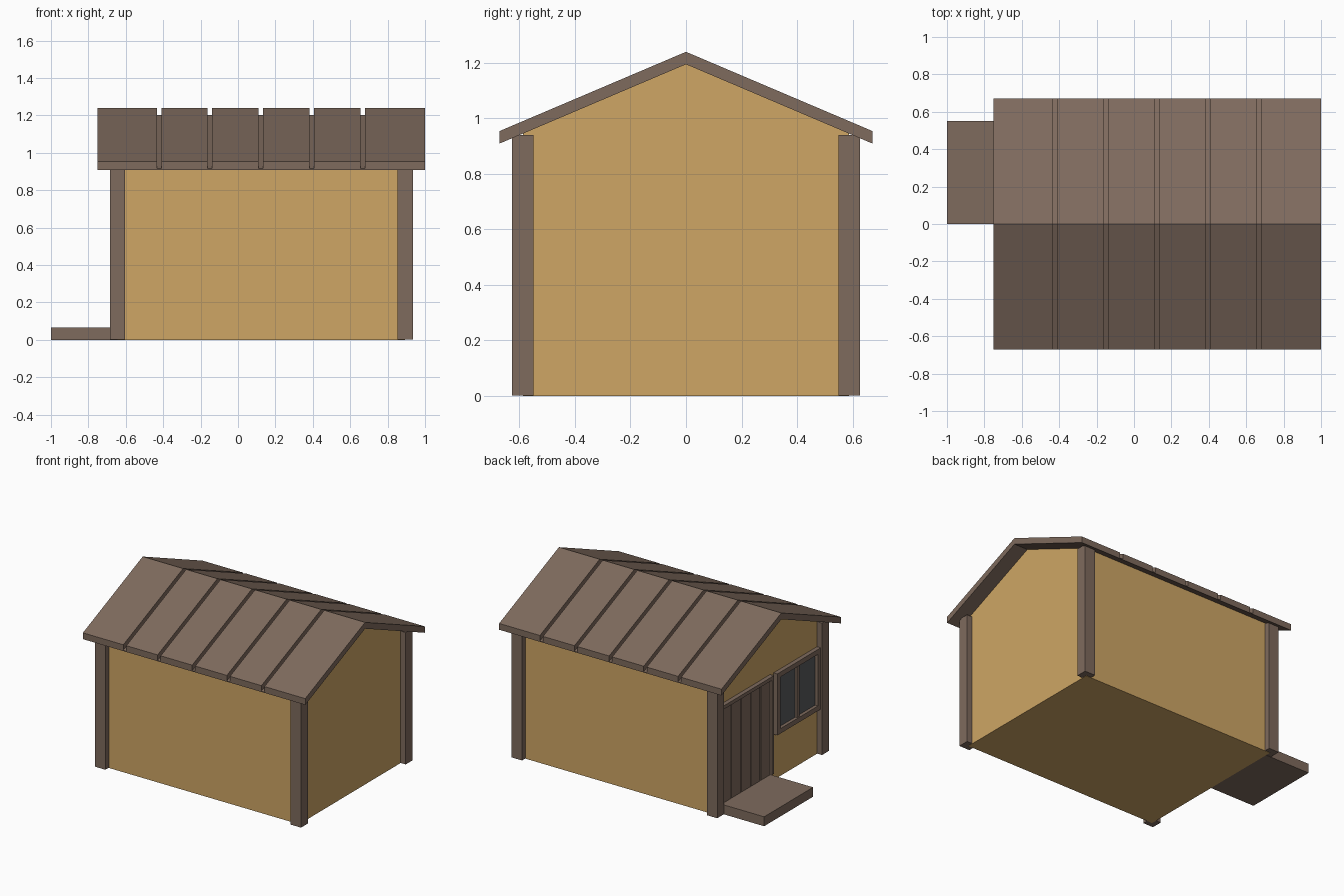
import bpy
import bmesh

cube = bpy.data.objects.get("Cube")
if cube:
    bpy.data.objects.remove(cube, do_unlink=True)


def material(name, rgb):
    m = bpy.data.materials.new(name)
    m.use_nodes = True
    m.diffuse_color = (*rgb, 1)
    m.node_tree.nodes["Principled BSDF"].inputs["Base Color"].default_value = (*rgb, 1)
    return m


TAN = material("tan plaster", (0.62, 0.38, 0.13))
BROWN = material("brown wood", (0.21, 0.145, 0.11))
GLASS = material("dark glass", (0.098, 0.102, 0.11))


def extrude_x(name, profile, x0, x1, mat):
    """Extrude a closed (y, z) profile from x0 to x1."""
    bm = bmesh.new()
    face = bm.faces.new([bm.verts.new((x0, y, z)) for y, z in profile])
    ext = bmesh.ops.extrude_face_region(bm, geom=[face])
    verts = [g for g in ext["geom"] if isinstance(g, bmesh.types.BMVert)]
    bmesh.ops.translate(bm, verts=verts, vec=(x1 - x0, 0, 0))
    bmesh.ops.recalc_face_normals(bm, faces=bm.faces)
    mesh = bpy.data.meshes.new(name)
    bm.to_mesh(mesh)
    bm.free()
    mesh.materials.append(mat)
    obj = bpy.data.objects.new(name, mesh)
    bpy.context.collection.objects.link(obj)
    return obj


def box(name, x, y, z, mat):
    profile = [(y[0], z[0]), (y[1], z[0]), (y[1], z[1]), (y[0], z[1])]
    return extrude_x(name, profile, x[0], x[1], mat)


SLOPE = 0.425
RIDGE = 1.195      # underside of the roof at the ridge
EAVE = 0.672
WALL_X, WALL_Y = (-0.645, 0.893), 0.588


def gable_band(low, high):
    """Inverted V roof section between two heights above the underside."""
    drop = SLOPE * EAVE
    return [(-EAVE, RIDGE - drop + low), (0, RIDGE + low), (EAVE, RIDGE - drop + low),
            (EAVE, RIDGE - drop + high), (0, RIDGE + high), (-EAVE, RIDGE - drop + high)]


# Walls with gabled ends
side_top = RIDGE - SLOPE * WALL_Y
extrude_x("walls", [(-WALL_Y, 0), (WALL_Y, 0), (WALL_Y, side_top),
                    (0, RIDGE), (-WALL_Y, side_top)], *WALL_X, TAN)

# Corner posts
for end, xs in (("left", (0.852, 0.935)), ("right", (-0.685, -0.605))):
    for side, ys in (("front", (-0.627, -0.55)), ("back", (0.55, 0.627))):
        box(f"{side}_{end}_post", xs, ys, (0.002, 0.94), BROWN)

# Roof: thin continuous deck with six separate panels on it
extrude_x("roof_deck", gable_band(0, 0.006), -0.75, 1.0, BROWN)
gaps = [-0.42, -0.15, 0.122, 0.395, 0.667]
starts = [-0.75] + [g + 0.012 for g in gaps]
ends = [g - 0.012 for g in gaps] + [1.0]
for i, (a, b) in enumerate(zip(starts, ends)):
    extrude_x(f"roof_panel_{i + 1}", gable_band(0.006, 0.045), a, b, BROWN)

# Door step
box("door_step", (-1.0, WALL_X[0]), (0, 0.55), (0, 0.067), BROWN)

# Plank door with frame
D0, D1, DZ0, DZ1, F = -0.025, 0.575, 0.067, 0.765, 0.025
frame_x = (-0.675, WALL_X[0])
box("door_frame_right", frame_x, (D0, D0 + F), (DZ0, DZ1), BROWN)
box("door_frame_left", frame_x, (D1 - F, D1), (DZ0, DZ1), BROWN)
box("door_frame_top", frame_x, (D0 + F, D1 - F), (DZ1 - F, DZ1), BROWN)
box("door_back", (-0.652, WALL_X[0]), (D0 + F, D1 - F), (DZ0, DZ1 - F), BROWN)
step = (D1 - D0 - 2 * F) / 5
for i in range(5):
    y = D0 + F + i * step
    box(f"door_plank_{i + 1}", (-0.664, -0.652), (y + 0.004, y + step - 0.004),
        (DZ0, DZ1 - F), BROWN)

# Two-pane window with frame
W0, W1, WZ0, WZ1, F = -0.555, -0.063, 0.325, 0.762, 0.035
mid = (W0 + W1) / 2
box("window_glass", (-0.652, WALL_X[0]), (W0 + F, W1 - F), (WZ0 + F, WZ1 - F), GLASS)
for name, ys in (("front", (W0, W0 + F)), ("back", (W1 - F, W1)),
                 ("middle", (mid - 0.014, mid + 0.014))):
    box(f"window_{name}_bar", frame_x if name != "middle" else (-0.668, WALL_X[0]),
        ys, (WZ0, WZ1), BROWN)
for name, zs in (("bottom", (WZ0, WZ0 + F)), ("top", (WZ1 - F, WZ1))):
    box(f"window_{name}_bar", frame_x, (W0 + F, W1 - F), zs, BROWN)
